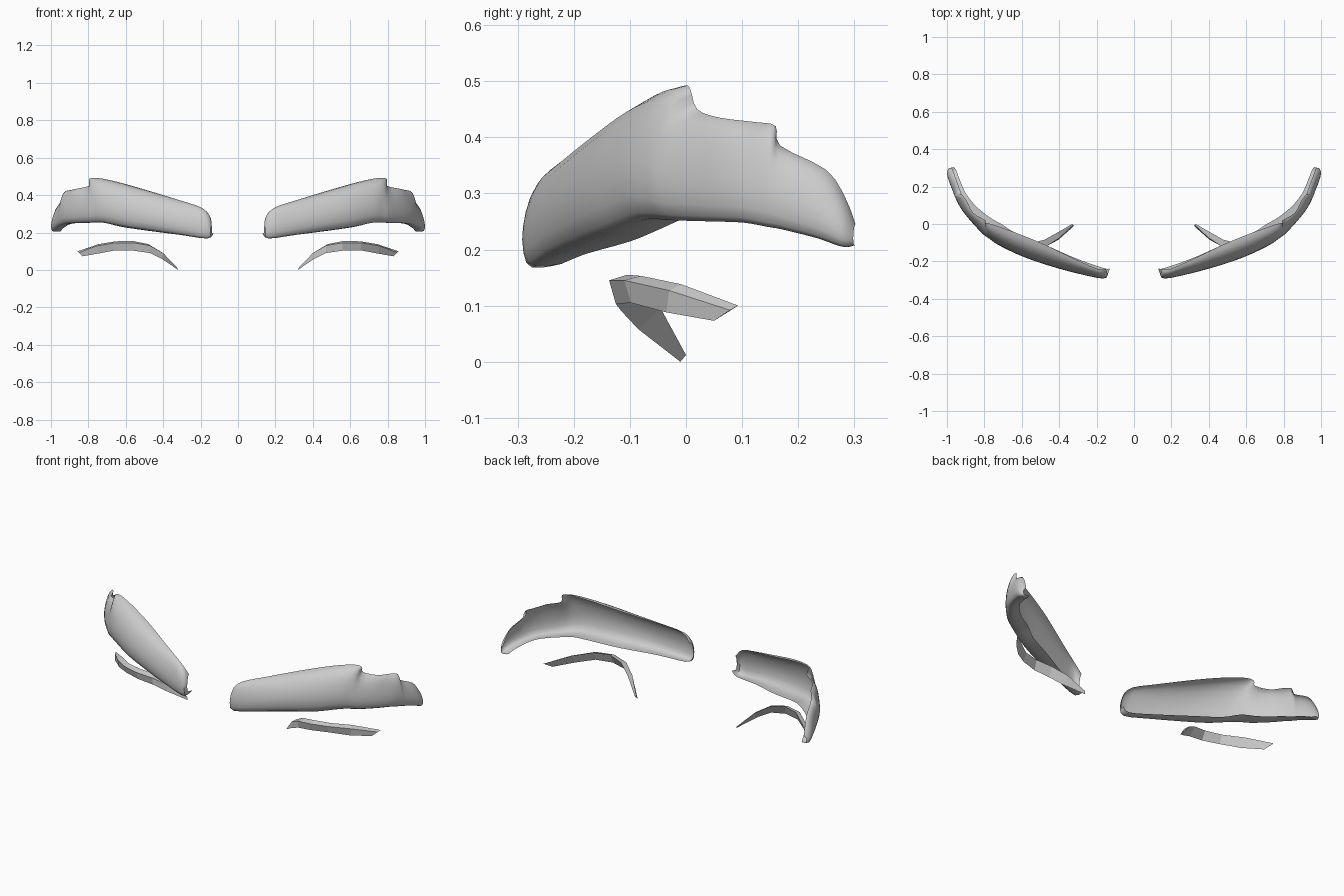
import bpy, bmesh
from mathutils import Vector


def catmull(rows, steps):
    # smooth interpolation through rows of numbers
    out = []
    n = len(rows)
    for i in range(n - 1):
        p = [rows[max(0, min(n - 1, i + k))] for k in (-1, 0, 1, 2)]
        for s in range(steps):
            t = s / steps
            out.append([0.5 * (2 * b + (c - a) * t + (2 * a - 5 * b + 4 * c - d) * t * t
                               + (3 * b - a - 3 * c + d) * t ** 3)
                        for a, b, c, d in zip(*p)])
    out.append(list(rows[-1]))
    return out


def loft(name, rings, closed):
    # skin neighbouring cross-sections, then mirror to the other side
    bm = bmesh.new()
    vs = [[bm.verts.new(p) for p in r] for r in rings]
    m = len(rings[0])
    for a, b in zip(vs, vs[1:]):
        for j in range(m if closed else m - 1):
            k = (j + 1) % m
            bm.faces.new((a[j], a[k], b[k], b[j]))
    if closed:
        bm.faces.new(vs[0])
        bm.faces.new(vs[-1])
    bmesh.ops.recalc_face_normals(bm, faces=bm.faces[:])
    me = bpy.data.meshes.new(name)
    bm.to_mesh(me)
    bm.free()
    ob = bpy.data.objects.new(name, me)
    bpy.context.collection.objects.link(ob)
    ob.modifiers.new("mirror", "MIRROR").use_clip = False
    return ob


# brow stations: front x,y | top edge x,y,z | bottom back edge x,y,z
brow = [
    (.140, -.270, .150, -.240, .285, .130, -.238, .195),
    (.165, -.292, .195, -.240, .333, .165, -.235, .168),
    (.300, -.265, .320, -.185, .375, .320, -.180, .188),
    (.457, -.222, .500, -.100, .430, .500, -.100, .210),
    (.600, -.172, .650, -.040, .472, .630, -.050, .230),
    (.720, -.115, .755, -.003, .492, .710, .000, .252),
    (.775, -.078, .797, .008, .485, .750, .022, .254),
    (.815, -.047, .795, .020, .450, .785, .045, .252),
    (.885, .030, .860, .060, .435, .840, .090, .250),
    (.930, .090, .895, .125, .427, .875, .130, .248),
    (.955, .140, .922, .160, .420, .900, .165, .240),
    (.965, .165, .925, .168, .385, .910, .185, .236),
    (.990, .230, .955, .250, .342, .935, .245, .220),
    (1.00, .275, .968, .285, .290, .950, .285, .205),
    (.990, .298, .975, .302, .245, .962, .304, .208),
]
# section: (blend toward top edge, toward bottom edge, height fraction)
section = [(1, 0, 1), (.75, 0, .97), (.5, 0, .89), (.28, 0, .76), (.12, 0, .6),
           (.03, 0, .44), (0, 0, .3), (0, .04, .16), (0, .13, .05),
           (0, .3, 0), (0, .65, 0), (0, 1, .02)]
rings = []
for fx, fy, tx, ty, zt, bx, by, zb in catmull(brow, 3):
    f, t, b = Vector((fx, fy)), Vector((tx, ty)), Vector((bx, by))
    rings.append([(*(f + (t - f) * u + (b - f) * v), zb + (zt - zb) * h)
                  for u, v, h in section])
ob = loft("eyebrows", rings, False)
bpy.context.view_layer.objects.active = ob
ob.select_set(True)
bpy.ops.object.shade_smooth_by_angle(angle=0.8)

# lash strips: front edge | top back edge | lower edge
lash = [
    (.325, -.005, .012, .330, .000, .012, .320, -.010, .000),
    (.400, -.075, .090, .408, -.045, .095, .405, -.085, .058),
    (.470, -.120, .130, .480, -.085, .138, .470, -.115, .090),
    (.560, -.137, .145, .565, -.105, .155, .560, -.125, .103),
    (.660, -.110, .145, .655, -.080, .153, .655, -.098, .105),
    (.760, -.030, .127, .745, -.008, .138, .745, -.035, .088),
    (.850, .078, .092, .858, .093, .100, .830, .050, .073),
]
loft("eyelashes", [[r[0:3], r[3:6], r[6:9]] for r in lash], True)
